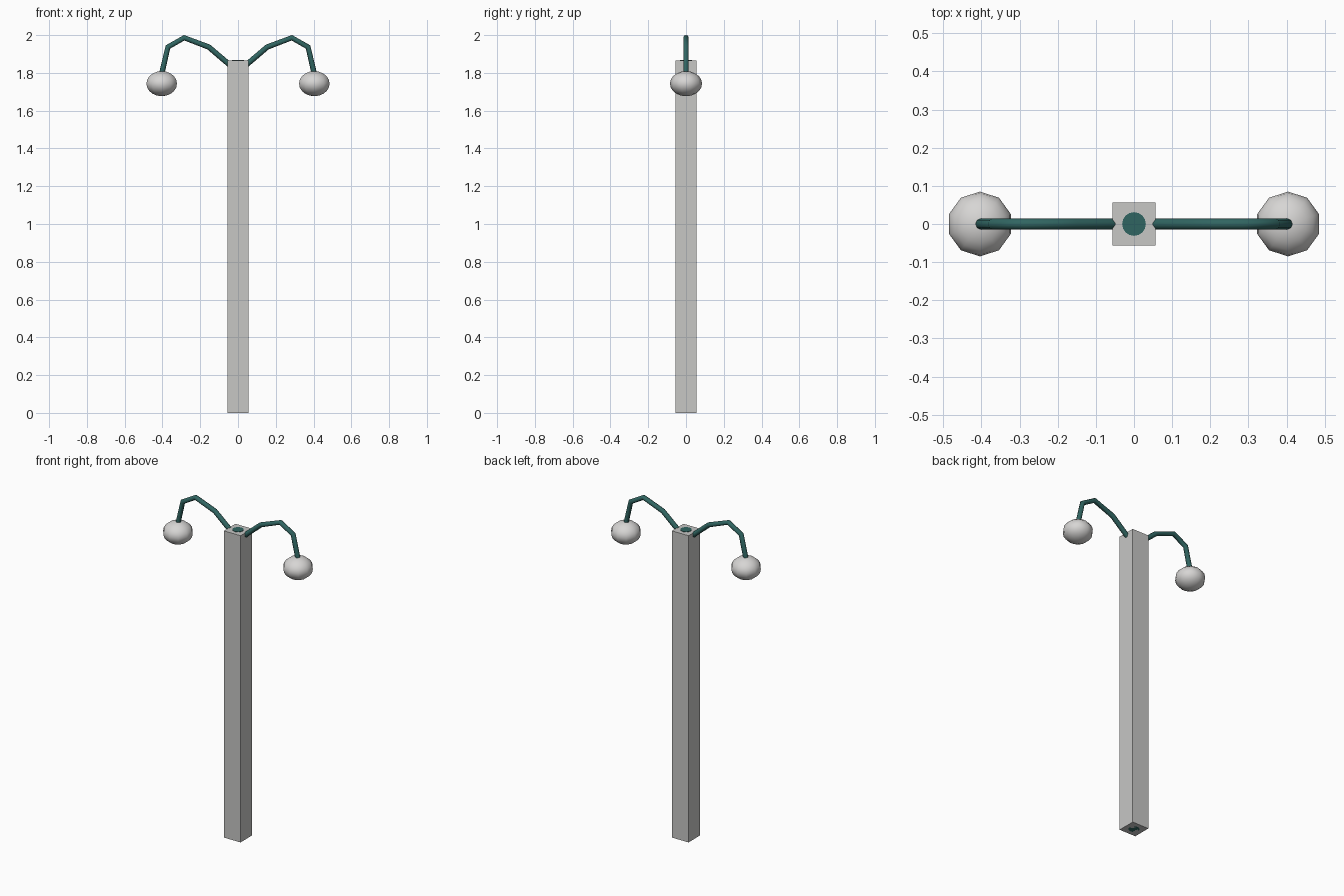
import bpy
from math import radians

cube = bpy.data.objects.get("Cube")
if cube:
    bpy.data.objects.remove(cube, do_unlink=True)


def material(name, rgb):
    mat = bpy.data.materials.new(name)
    mat.use_nodes = True
    mat.diffuse_color = (*rgb, 1)
    mat.node_tree.nodes["Principled BSDF"].inputs["Base Color"].default_value = (*rgb, 1)
    return mat


stone = material("pale_stone", (0.57, 0.57, 0.56))
teal = material("dark_teal", (0.03, 0.13, 0.12))
glass = material("frosted_white", (0.68, 0.67, 0.66))


def finish(name, mat, angle=None):
    obj = bpy.context.object
    obj.name = name
    obj.data.materials.append(mat)
    if angle:
        bpy.ops.object.shade_smooth_by_angle(angle=radians(angle))
    return obj


POST_TOP = 1.865

# Square post
bpy.ops.mesh.primitive_cube_add(size=1, location=(0, 0, POST_TOP / 2))
post = finish("post", stone)
post.scale = (0.112, 0.112, POST_TOP)

# Metal core, just visible at both ends of the post
bpy.ops.mesh.primitive_cylinder_add(vertices=16, radius=0.031, depth=POST_TOP + 0.002,
                                    location=(0, 0, POST_TOP / 2 + 0.001))
finish("metal_core", teal, 40)

# Curved arm profile in the xz plane, from the core out to the lamp
ARM = [(0.02, 1.822), (0.155, 1.937), (0.285, 1.986), (0.371, 1.937), (0.405, 1.79)]

for side, sign in (("left", 1), ("right", -1)):
    # Bent tube arm
    curve = bpy.data.curves.new(side + "_arm", "CURVE")
    curve.dimensions = "3D"
    curve.bevel_depth = 0.0145
    curve.bevel_resolution = 2
    curve.use_fill_caps = True
    spline = curve.splines.new("POLY")
    spline.points.add(len(ARM) - 1)
    for point, (x, z) in zip(spline.points, ARM):
        point.co = (sign * x, 0, z, 1)
    arm = bpy.data.objects.new(side + "_arm", curve)
    bpy.context.collection.objects.link(arm)
    bpy.ops.object.select_all(action="DESELECT")
    arm.select_set(True)
    bpy.context.view_layer.objects.active = arm
    bpy.ops.object.convert(target="MESH")
    finish(side + "_arm", teal, 50)

    # Flattened globe
    bpy.ops.mesh.primitive_uv_sphere_add(segments=10, ring_count=10, radius=0.085,
                                         location=(sign * 0.404, 0, 1.743))
    globe = finish(side + "_globe", glass, 60)
    globe.scale = (1, 1, 0.78)
